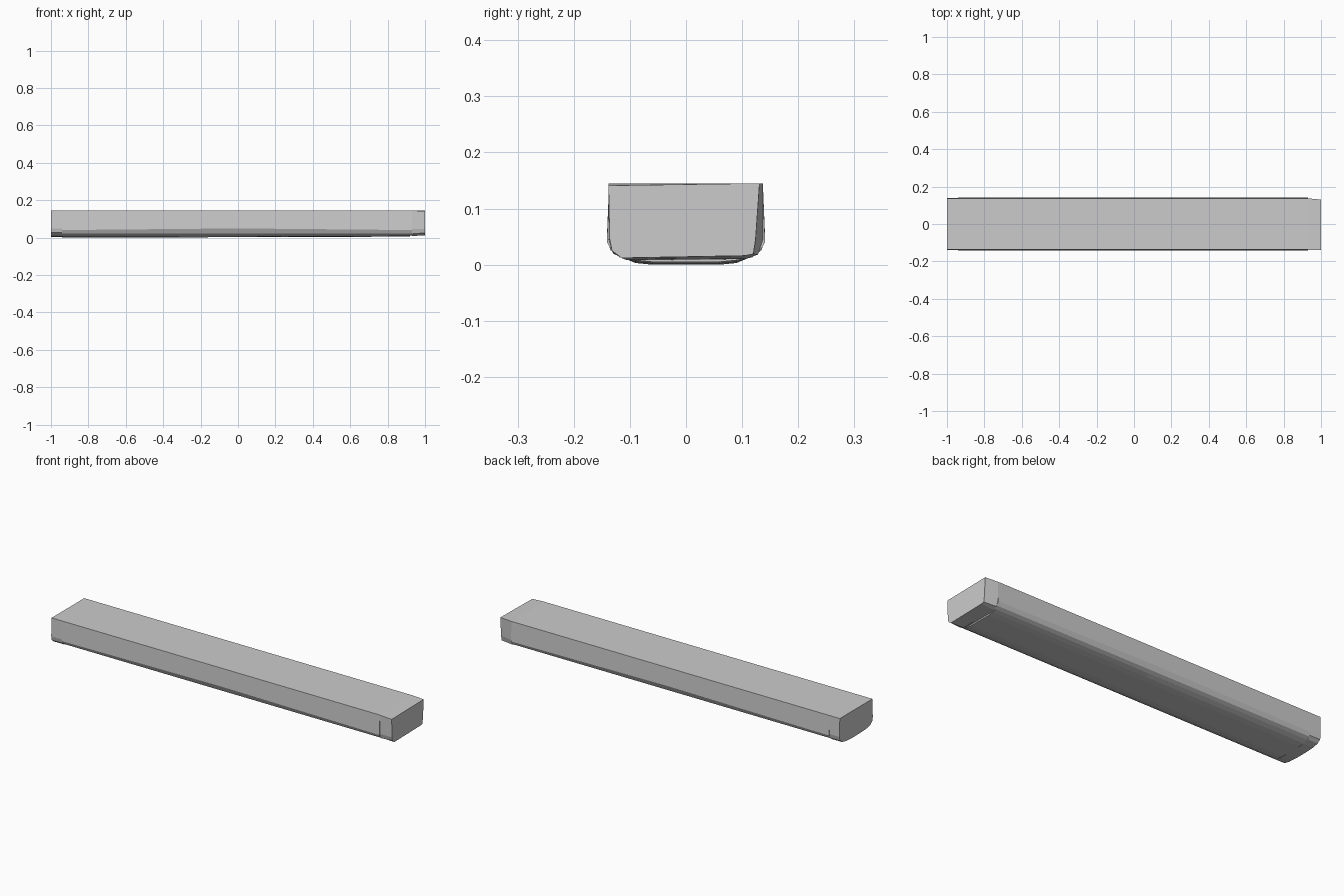
import bpy, bmesh

if "Cube" in bpy.data.objects:
    bpy.data.objects.remove(bpy.data.objects["Cube"])


def loft(name, sections):
    """Skin a closed solid through (x, [(y, z), ...]) cross-sections."""
    bm = bmesh.new()
    rings = [[bm.verts.new((x, y, z)) for y, z in pts] for x, pts in sections]
    n = len(rings[0])
    for a, b in zip(rings, rings[1:]):
        for i in range(n):
            j = (i + 1) % n
            bm.faces.new((a[i], a[j], b[j], b[i]))
    bm.faces.new(rings[0])
    bm.faces.new(rings[-1])
    bmesh.ops.recalc_face_normals(bm, faces=bm.faces)
    mesh = bpy.data.meshes.new(name)
    bm.to_mesh(mesh)
    bm.free()
    obj = bpy.data.objects.new(name, mesh)
    bpy.context.collection.objects.link(obj)
    return obj


def mirrored(half):
    """Complete a half profile (top to bottom, +y side) across y = 0."""
    return half + [(-y, z) for y, z in reversed(half)]


# Main housing: near-vertical sides turning in to a chamfered lower edge
def housing_profile(edge):
    return mirrored([(0.137, 0.145), (0.141, edge), (0.13, 0.022), (0.112, 0.012)])


loft("housing", [(-0.94, housing_profile(0.040)),
                 (0.0, housing_profile(0.049)),
                 (0.93, housing_profile(0.040))])

# Shallow faceted panel along the underside
def panel_profile(z):
    return mirrored([(0.114, 0.013), (0.09, z + 0.003), (0.06, z)])


loft("bottom_panel", [(-0.94, panel_profile(0.0)),
                      (0.0, panel_profile(0.002)),
                      (0.92, panel_profile(0.005))])

# Left end cap with a rounded underside
left = mirrored([(0.137, 0.145), (0.140, 0.048), (0.135, 0.026),
                 (0.118, 0.013), (0.085, 0.006), (0.035, 0.003)])
loft("left_end_cap", [(-1.0, left), (-0.94, left)])

# Right end cap: the back side tapers inward towards the end face
inner = [(0.137, 0.145), (0.137, 0.045), (0.128, 0.018), (0.105, 0.010),
         (-0.105, 0.008), (-0.130, 0.020), (-0.138, 0.045), (-0.138, 0.145)]
outer = [(0.131, 0.145), (0.124, 0.045), (0.120, 0.019), (0.105, 0.016),
         (-0.115, 0.012), (-0.132, 0.025), (-0.136, 0.045), (-0.138, 0.141)]
loft("right_end_cap", [(0.93, inner), (0.995, outer), (1.0, outer)])
